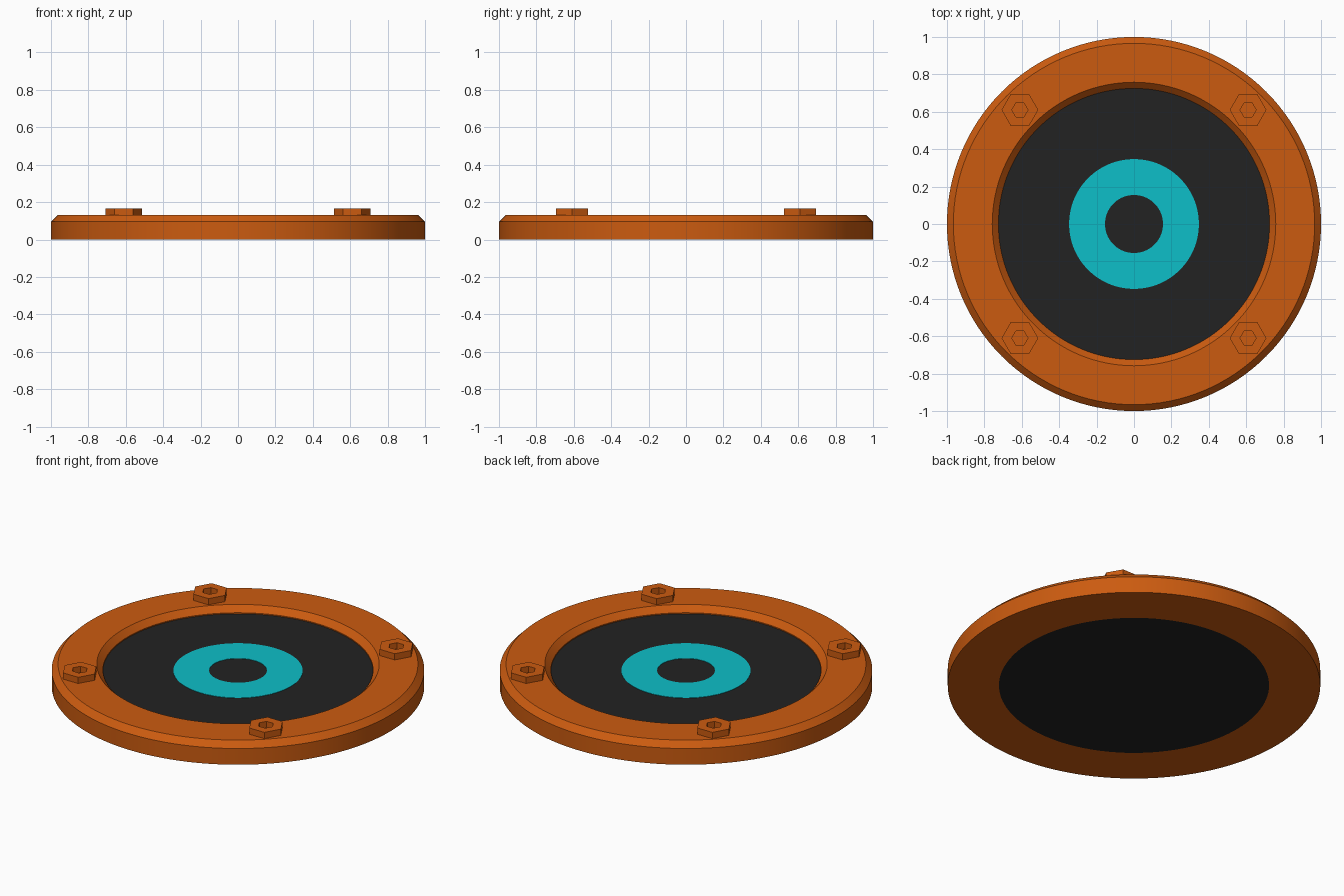
import bpy, bmesh
from math import cos, sin, tau

if "Cube" in bpy.data.objects:
    bpy.data.objects.remove(bpy.data.objects["Cube"], do_unlink=True)


def material(name, colour):
    mat = bpy.data.materials.new(name)
    mat.use_nodes = True
    mat.diffuse_color = (*colour, 1)
    mat.node_tree.nodes["Principled BSDF"].inputs["Base Color"].default_value = (*colour, 1)
    return mat


orange = material("orange", (0.60, 0.105, 0.005))
black = material("black", (0.016, 0.016, 0.016))
teal = material("teal", (0.004, 0.52, 0.58))


def lathe(name, profile, sides, mat, centre=(0, 0), smooth=True):
    """Revolve a closed (radius, height) profile; radius 0 makes a pole."""
    bm = bmesh.new()
    rings = []
    for r, z in profile:
        if r == 0:
            rings.append([bm.verts.new((0, 0, z))] * sides)
        else:
            rings.append([bm.verts.new((r * cos(tau * i / sides), r * sin(tau * i / sides), z))
                          for i in range(sides)])
    for a, b in zip(rings, rings[1:] + rings[:1]):
        for i in range(sides):
            j = (i + 1) % sides
            corners = list(dict.fromkeys((a[i], a[j], b[j], b[i])))
            if len(corners) > 2:
                bm.faces.new(corners)
    bmesh.ops.recalc_face_normals(bm, faces=bm.faces)
    mesh = bpy.data.meshes.new(name)
    bm.to_mesh(mesh)
    bm.free()
    mesh.materials.append(mat)
    obj = bpy.data.objects.new(name, mesh)
    obj.location = (*centre, 0)
    bpy.context.collection.objects.link(obj)
    if smooth:
        bpy.ops.object.select_all(action="DESELECT")
        obj.select_set(True)
        bpy.context.view_layer.objects.active = obj
        bpy.ops.object.shade_smooth_by_angle(angle=0.5)
    return obj


SIDES = 128
TOP = 0.13       # top of the rim
FLOOR = 0.09     # top of the inner disc

# Chamfered outer rim
lathe("rim", [(0.725, 0), (1, 0), (1, 0.096), (0.966, TOP), (0.758, TOP), (0.725, 0.096)],
      SIDES, orange)

# Inner disc filling the rim
lathe("inner_disc", [(0, 0), (0.725, 0), (0.725, FLOOR), (0, FLOOR)], SIDES, black)

# Painted ring on the disc
lathe("teal_ring", [(0.155, FLOOR), (0.347, FLOOR), (0.347, FLOOR + 0.002), (0.155, FLOOR + 0.002)],
      SIDES, teal)

# Four hexagonal nuts on the rim
for y, end in ((-0.61, "front"), (0.61, "back")):
    for x, side in ((-0.61, "right"), (0.61, "left")):
        lathe(f"nut_{end}_{side}", [(0.043, TOP), (0.098, TOP), (0.098, 0.167), (0.043, 0.167)],
              6, orange, (x, y), smooth=False)
